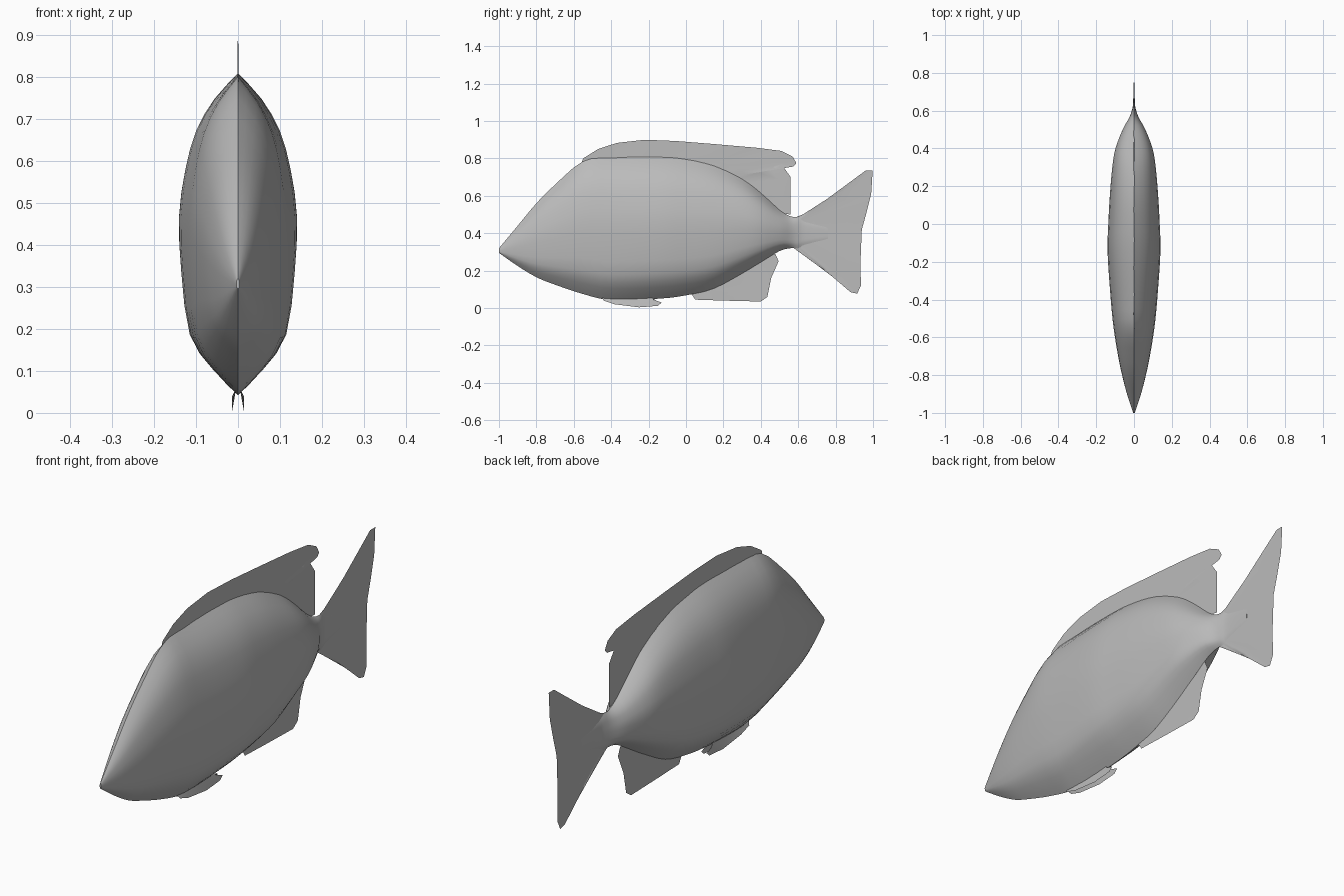
import bpy
import bmesh
import math

grey = bpy.data.materials.new("fish grey")
grey.diffuse_color = (0.5, 0.5, 0.5, 1)


def catmull(rows, steps):
    """Smooth curve through rows of numbers."""
    out = []
    for i in range(len(rows) - 1):
        a, b = rows[max(i - 1, 0)], rows[i]
        c, d = rows[i + 1], rows[min(i + 2, len(rows) - 1)]
        for k in range(steps):
            t = k / steps
            out.append([0.5 * (2 * q + (r - p) * t + (2 * p - 5 * q + 4 * r - s) * t * t
                               + (3 * q - p - 3 * r + s) * t ** 3)
                        for p, q, r, s in zip(a, b, c, d)])
    return out + [list(rows[-1])]


def finish(name, bm, angle=40):
    bmesh.ops.recalc_face_normals(bm, faces=bm.faces)
    mesh = bpy.data.meshes.new(name)
    bm.to_mesh(mesh)
    bm.free()
    mesh.materials.append(grey)
    ob = bpy.data.objects.new(name, mesh)
    bpy.context.collection.objects.link(ob)
    bpy.ops.object.select_all(action='DESELECT')
    ob.select_set(True)
    bpy.context.view_layer.objects.active = ob
    bpy.ops.object.shade_smooth_by_angle(angle=math.radians(angle))
    return ob


def fin(name, rays, pleat=0.0, x_root=0.0, x_rim=0.0, rows=4):
    """Thin sheet ruled between root and rim; each ray is (root y, z, rim y, z)."""
    bm = bmesh.new()
    grid = []
    for i, (y0, z0, y1, z1) in enumerate(rays):
        line = []
        for k in range(rows + 1):
            t = k / rows
            x = x_root + (x_rim - x_root) * t + pleat * (-1) ** i * math.sin(math.pi * t)
            line.append(bm.verts.new((x, y0 + (y1 - y0) * t, z0 + (z1 - z0) * t)))
        grid.append(line)
    for a, b in zip(grid, grid[1:]):
        for k in range(rows):
            bm.faces.new((a[k], a[k + 1], b[k + 1], b[k]))
    return finish(name, bm, 60)


# Body: stations of y, belly z, back z, half width
stations = [
    (-1.0, 0.295, 0.32, 0.004), (-0.9, 0.225, 0.44, 0.037), (-0.8, 0.165, 0.56, 0.063),
    (-0.7, 0.125, 0.66, 0.084), (-0.55, 0.075, 0.785, 0.108), (-0.4, 0.043, 0.803, 0.123),
    (-0.15, 0.05, 0.808, 0.14), (0.0, 0.068, 0.795, 0.136), (0.15, 0.105, 0.76, 0.128),
    (0.3, 0.185, 0.69, 0.115), (0.4, 0.245, 0.615, 0.098), (0.5, 0.305, 0.525, 0.06),
    (0.56, 0.32, 0.49, 0.027), (0.6, 0.32, 0.485, 0.012), (0.64, 0.34, 0.46, 0.005),
    (0.76, 0.37, 0.43, 0.001),
]
# Half cross-section: height fraction, width fraction
section = [(0, 0), (.08, .46), (.18, .82), (.37, .96), (.55, 1), (.70, .89),
           (.82, .71), (.92, .40), (1, 0)]
half = catmull(section, 2)
loop = half + [(t, -w) for t, w in reversed(half[1:-1])]

bm = bmesh.new()
rings = []
for y, lo, hi, hw in catmull(stations, 3):
    rings.append([bm.verts.new((w * hw, y, lo + t * (hi - lo))) for t, w in loop])
n = len(loop)
for a, b in zip(rings, rings[1:]):
    for i in range(n):
        j = (i + 1) % n
        bm.faces.new((a[i], a[j], b[j], b[i]))
bm.faces.new(rings[0])
bm.faces.new(rings[-1])
finish("body", bm)

# Dorsal fin with a notched trailing tip
fin("dorsal_fin", [
    (-.56, .77, -.55, .80), (-.48, .79, -.47, .85), (-.38, .79, -.37, .883),
    (-.25, .79, -.22, .90), (-.12, .79, -.05, .893), (0, .78, .15, .877),
    (.08, .76, .38, .857), (.13, .74, .51, .84), (.17, .73, .57, .81),
    (.20, .72, .59, .775), (.23, .70, .575, .757), (.26, .68, .51, .77),
    (.29, .66, .56, .70), (.40, .59, .56, .60), (.48, .51, .56, .50),
], pleat=0.0015)

# Tail fin
fin("tail_fin", [
    (.56, .48, .60, .49), (.57, .47, .66, .515), (.57, .465, .78, .60),
    (.58, .46, .87, .65), (.58, .455, .96, .735), (.58, .45, .998, .735),
    (.58, .44, .99, .61), (.58, .42, .965, .51), (.58, .40, .94, .42),
    (.58, .38, .933, .25), (.58, .36, .935, .12), (.58, .35, .915, .077),
    (.58, .34, .88, .085), (.57, .34, .80, .155), (.57, .33, .72, .215),
    (.56, .33, .60, .305),
], pleat=0.001)

# Anal fin
fin("anal_fin", [
    (.02, .09, .05, .045), (.12, .11, .20, .04), (.22, .16, .40, .035),
    (.30, .20, .435, .06), (.36, .24, .455, .16), (.40, .26, .495, .25),
    (.46, .30, .48, .285),
], pleat=0.001)

# Pelvic fins, splayed slightly to either side
for side, label in ((-1, "left"), (1, "right")):
    fin(label + "_pelvic_fin", [
        (-.45, .055, -.44, .04), (-.38, .06, -.38, .02), (-.32, .06, -.25, .004),
        (-.27, .06, -.15, .012), (-.22, .06, -.13, .03), (-.19, .06, -.16, .04),
    ], x_root=side * 0.004, x_rim=side * 0.014, rows=2)
